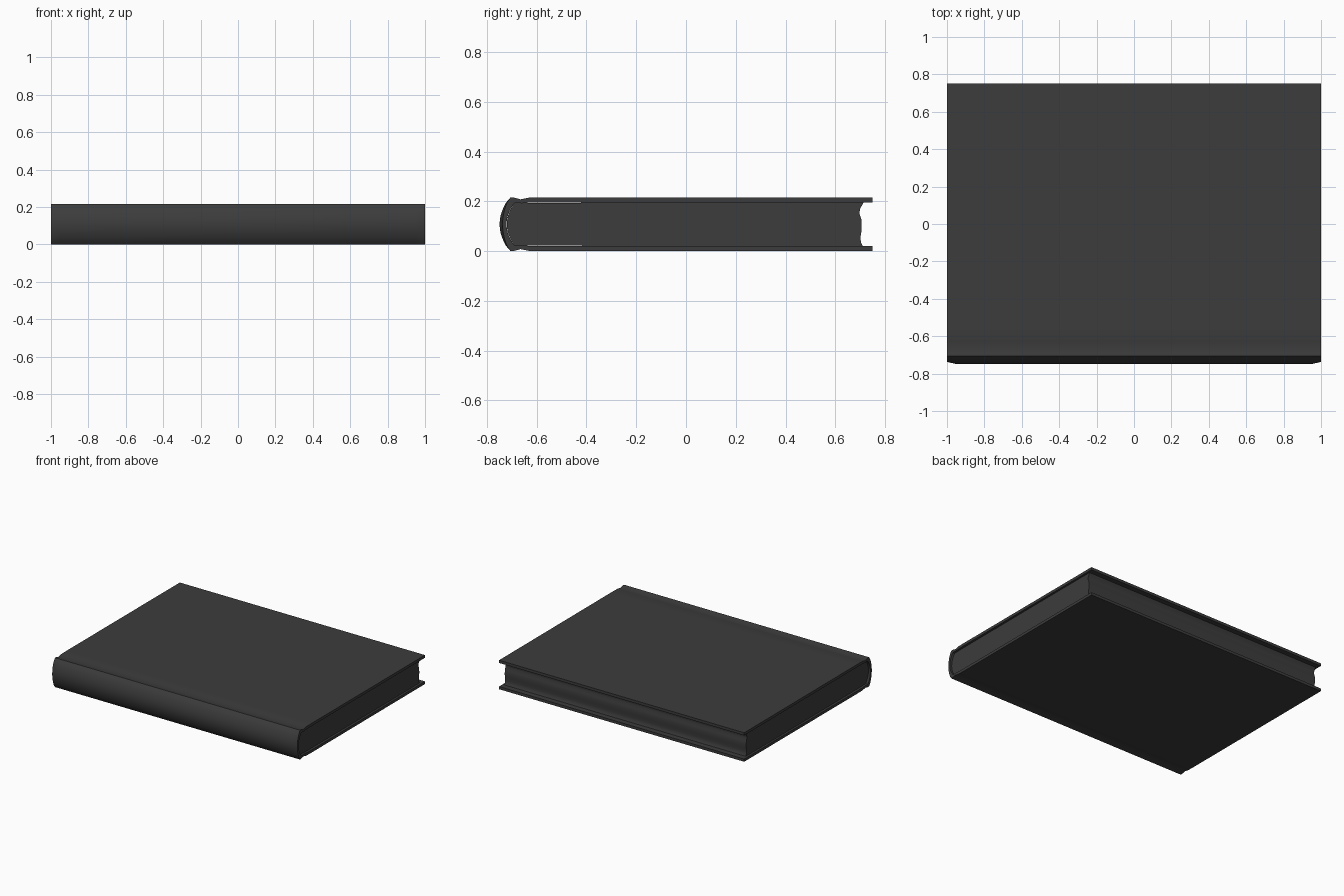
import bpy, bmesh, math

if "Cube" in bpy.data.objects:
    bpy.data.objects.remove(bpy.data.objects["Cube"])

MID = 0.108      # height of the book's centre line
mat = bpy.data.materials.new("dark_grey")
mat.diffuse_color = (0.045, 0.045, 0.045, 1)
mat.use_nodes = True
mat.node_tree.nodes["Principled BSDF"].inputs["Base Color"].default_value = mat.diffuse_color


def loft(name, stations, profile_at, caps):
    """Join closed (y, z) profiles along x; caps lists the end faces by index."""
    bm = bmesh.new()
    rings = [[bm.verts.new((x, y, z)) for y, z in profile_at(x)] for x in stations]
    n = len(rings[0])
    for a, b in zip(rings, rings[1:]):
        for i in range(n):
            j = (i + 1) % n
            bm.faces.new((a[i], a[j], b[j], b[i]))
    for ring in (rings[0], rings[-1]):
        for face in caps:
            bm.faces.new([ring[i] for i in face])
    bmesh.ops.recalc_face_normals(bm, faces=bm.faces)
    mesh = bpy.data.meshes.new(name)
    bm.to_mesh(mesh)
    bm.free()
    obj = bpy.data.objects.new(name, mesh)
    bpy.context.collection.objects.link(obj)
    mesh.materials.append(mat)
    bpy.ops.object.select_all(action='DESELECT')
    obj.select_set(True)
    bpy.context.view_layer.objects.active = obj
    bpy.ops.object.shade_smooth_by_angle(angle=math.radians(35))
    return obj


def spine_arc(y_edge, y_mid, half, steps=12):
    """Rounded spine from the top edge down to the bottom edge."""
    pts = []
    for i in range(1, steps):
        t = 1 - 2 * i / steps
        pts.append((y_edge + (y_mid - y_edge) * (1 - t * t), MID + half * t))
    return pts


def mirrored(top, arc):
    return top + arc + [(y, 2 * MID - z) for y, z in reversed(top)]


# Hard cover: two boards, hinge grooves and a rounded spine
OUTER = [(0.75, 0.215), (-0.56, 0.216), (-0.63, 0.215), (-0.665, 0.208), (-0.69, 0.215), (-0.705, 0.216)]
INNER = [(0.75, 0.195), (-0.56, 0.196), (-0.63, 0.195), (-0.66, 0.192), (-0.68, 0.194), (-0.69, 0.192)]


def cover_profile(x):
    tuck = 0.012 * max(0, (abs(x) - 0.95) / 0.05)     # spine ends curve inward
    outer = mirrored(OUTER, spine_arc(-0.711, -0.749 + tuck, 0.105))
    inner = mirrored(INNER, spine_arc(-0.693, -0.721, 0.082))
    return outer + inner[::-1]


n = len(cover_profile(0))
cover_caps = [(i, i + 1, n - 2 - i, n - 1 - i) for i in range(n // 2 - 1)]
loft("cover", [-1, -0.98, -0.95, 0, 0.95, 0.98, 1], cover_profile, cover_caps)

# Page block with a slightly wavy, hollowed fore edge
FORE_EDGE = [(0.71, 0.02), (0.703, 0.035), (0.701, 0.055), (0.705, 0.08), (0.706, 0.105),
             (0.704, 0.13), (0.697, 0.15), (0.699, 0.17), (0.708, 0.185), (0.713, 0.196)]
PAGES = FORE_EDGE + [(-0.69, 0.194)] + spine_arc(-0.691, -0.72, 0.083) + [(-0.69, 0.022)]
loft("pages", [-0.985, 0.985], lambda x: PAGES, [range(len(PAGES))])
